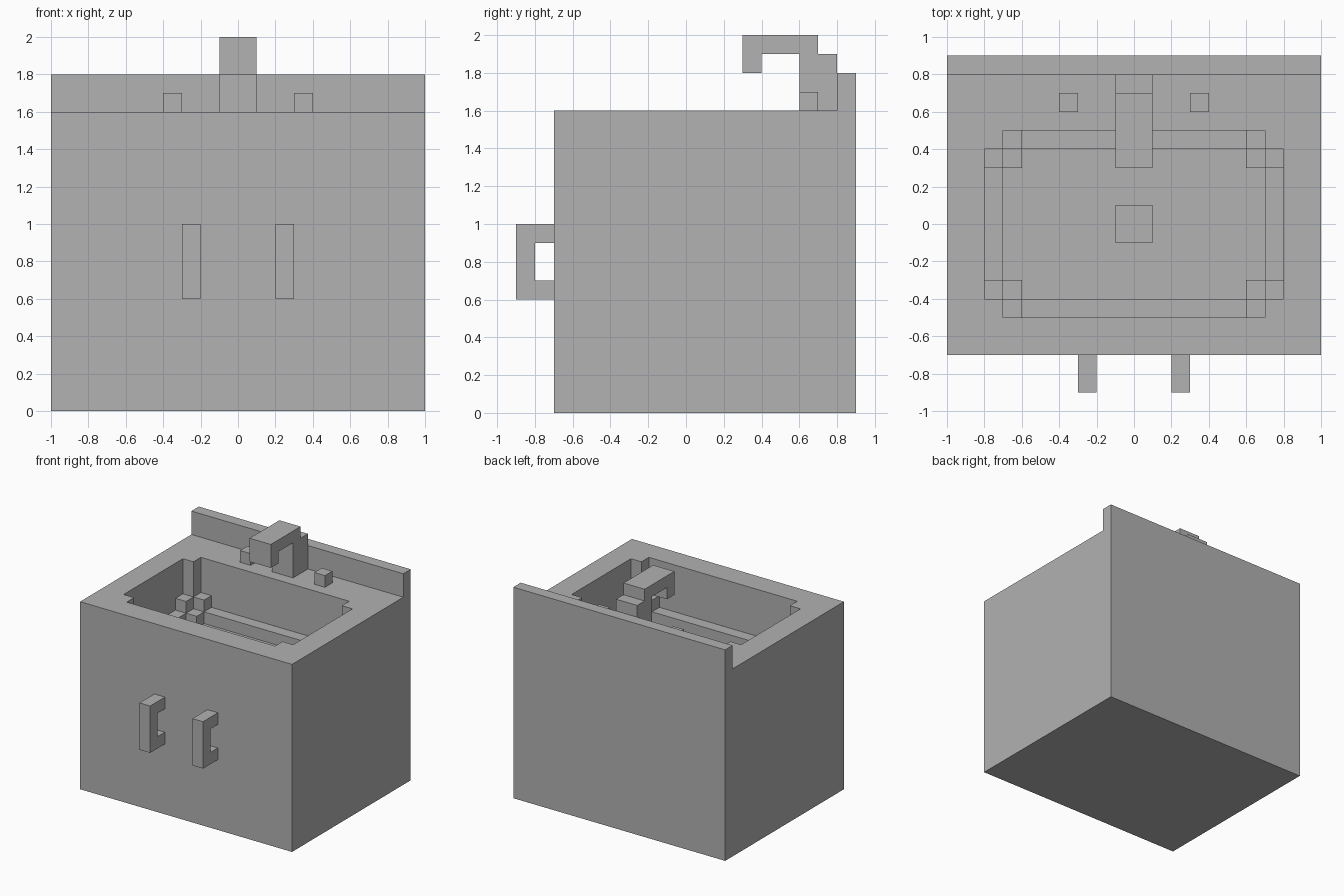
import bpy
import bmesh

cube = bpy.data.objects.get("Cube")
if cube:
    bpy.data.objects.remove(cube, do_unlink=True)

GREY = (0.445, 0.445, 0.445, 1.0)
mat = bpy.data.materials.new("plain grey")
mat.use_nodes = True
mat.diffuse_color = GREY
mat.node_tree.nodes["Principled BSDF"].inputs["Base Color"].default_value = GREY


def add_object(name, bm):
    bmesh.ops.remove_doubles(bm, verts=bm.verts, dist=0.0001)
    mesh = bpy.data.meshes.new(name)
    bm.to_mesh(mesh)
    bm.free()
    mesh.materials.append(mat)
    obj = bpy.data.objects.new(name, mesh)
    bpy.context.collection.objects.link(obj)
    return obj


def extrude_profile(name, points, x0, x1):
    """Extrude a (y, z) outline along x."""
    bm = bmesh.new()
    face = bm.faces.new([bm.verts.new((x0, y, z)) for y, z in points])
    geom = bmesh.ops.extrude_face_region(bm, geom=[face])["geom"]
    moved = [v for v in geom if isinstance(v, bmesh.types.BMVert)]
    bmesh.ops.translate(bm, verts=moved, vec=(x1 - x0, 0, 0))
    bmesh.ops.recalc_face_normals(bm, faces=bm.faces)
    return add_object(name, bm)


# Basin steps: half width, half depth, floor height
STEPS = [(0.7, 0.5, 1.3), (0.8, 0.4, 1.3),
         (0.8, 0.3, 1.2), (0.6, 0.5, 1.2), (0.7, 0.4, 1.2),
         (0.7, 0.3, 1.1), (0.6, 0.4, 1.1),
         (0.1, 0.1, 1.0)]
FRONT, SPLASH, BACK = -0.7, 0.8, 0.9


def height(x, y):
    if abs(x) > 1 or y < FRONT or y > BACK:
        return 0.0
    if y > SPLASH:
        return 1.8
    return min([1.6] + [h for w, d, h in STEPS if abs(x) < w and abs(y) < d])


# Sink body: stepped basin, counter and splashback as one closed shell
xs = sorted({s * w for w, d, h in STEPS for s in (-1, 1)} | {-1, 1})
ys = sorted({s * d for w, d, h in STEPS for s in (-1, 1)} | {FRONT, SPLASH, BACK})
bm = bmesh.new()


def quad(*pts):
    bm.faces.new([bm.verts.new(p) for p in pts])


def wall(a, b, inside, outside):
    """Vertical face on edge a-b, facing the lower neighbour."""
    if inside > outside:
        quad((*a, outside), (*b, outside), (*b, inside), (*a, inside))


for x0, x1 in zip(xs, xs[1:]):
    for y0, y1 in zip(ys, ys[1:]):
        cx, cy = (x0 + x1) / 2, (y0 + y1) / 2
        h = height(cx, cy)
        quad((x0, y0, h), (x1, y0, h), (x1, y1, h), (x0, y1, h))
        quad((x0, y1, 0), (x1, y1, 0), (x1, y0, 0), (x0, y0, 0))
        eps = 0.01
        wall((x0, y0), (x1, y0), h, height(cx, y0 - eps))
        wall((x1, y0), (x1, y1), h, height(x1 + eps, cy))
        wall((x1, y1), (x0, y1), h, height(cx, y1 + eps))
        wall((x0, y1), (x0, y0), h, height(x0 - eps, cy))
add_object("sink_body", bm)

# Faucet
extrude_profile("faucet", [(0.8, 1.6), (0.8, 1.9), (0.7, 1.9), (0.7, 2.0), (0.3, 2.0),
                           (0.3, 1.8), (0.4, 1.8), (0.4, 1.9), (0.6, 1.9), (0.6, 1.6)],
                -0.1, 0.1)

# Tap knobs and cupboard handles, one on each side
for side, s in (("left", 1), ("right", -1)):
    extrude_profile(side + "_tap_knob",
                    [(0.6, 1.6), (0.7, 1.6), (0.7, 1.7), (0.6, 1.7)], s * 0.3, s * 0.4)
    extrude_profile(side + "_door_handle",
                    [(-0.7, 0.6), (-0.9, 0.6), (-0.9, 1.0), (-0.7, 1.0),
                     (-0.7, 0.9), (-0.8, 0.9), (-0.8, 0.7), (-0.7, 0.7)],
                    s * 0.2, s * 0.3)
